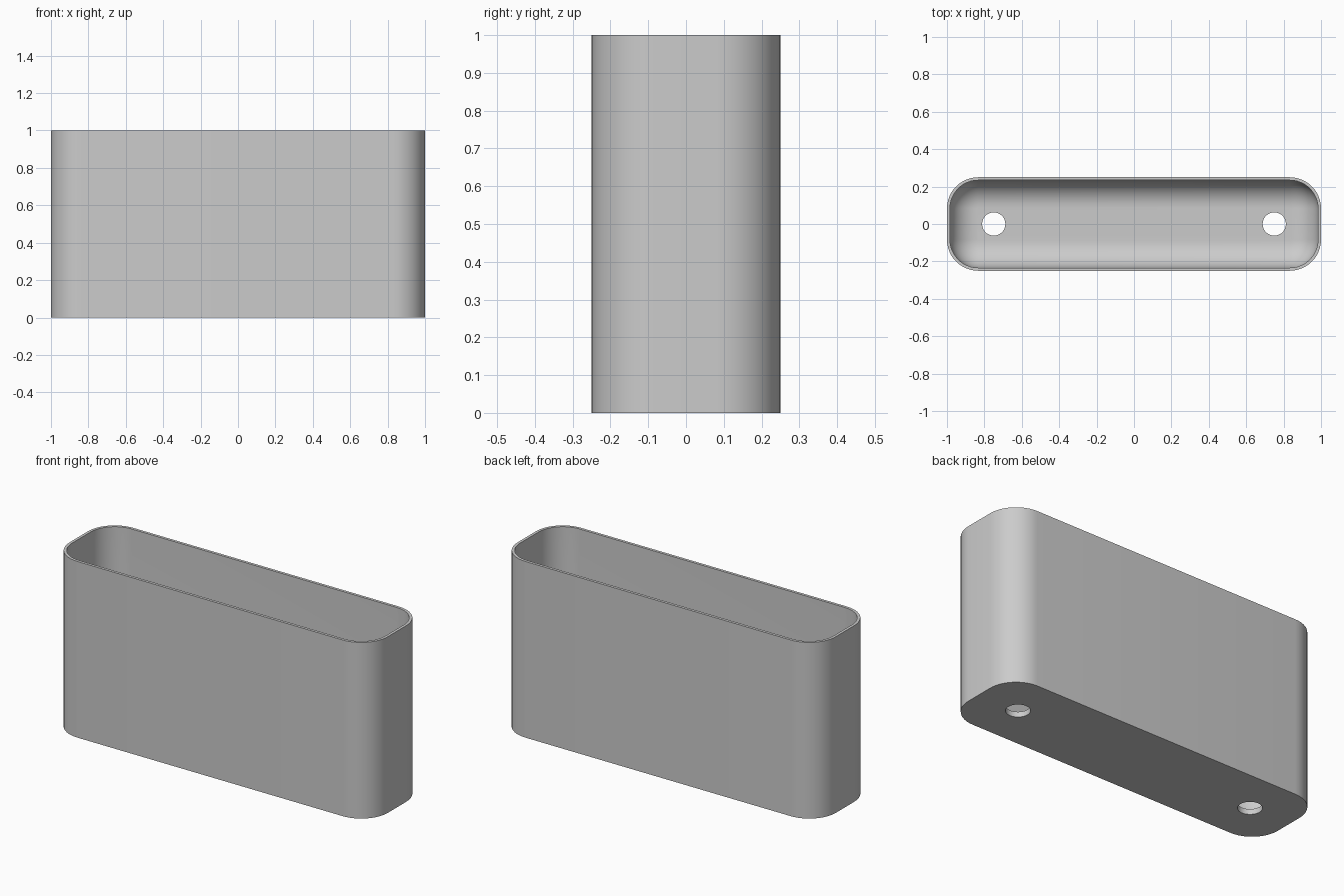
import bpy
import bmesh
from math import cos, sin, pi, radians

cube = bpy.data.objects.get("Cube")
if cube:
    bpy.data.objects.remove(cube, do_unlink=True)

HALF_X, HALF_Y, HEIGHT = 1.0, 0.25, 1.0
CORNER = 0.167
WALL = 0.016
FLOOR = 0.03
FILLET = 0.145
HOLE_X, HOLE_R = 0.75, 0.062
ARC_STEPS = 12

grey = bpy.data.materials.new("light grey")
grey.use_nodes = True
colour = (0.6, 0.6, 0.6, 1)
grey.diffuse_color = colour
grey.node_tree.nodes["Principled BSDF"].inputs["Base Color"].default_value = colour


def rounded_ring(bm, inset, z):
    """Rounded rectangle of vertices, inset from the outer wall."""
    radius = CORNER - inset
    ring = []
    for quarter, (sx, sy) in enumerate([(1, 1), (-1, 1), (-1, -1), (1, -1)]):
        for i in range(ARC_STEPS + 1):
            a = (quarter + i / ARC_STEPS) * pi / 2
            ring.append(bm.verts.new((sx * (HALF_X - CORNER) + radius * cos(a),
                                      sy * (HALF_Y - CORNER) + radius * sin(a), z)))
    return ring


# Section of the shell: outer wall, rim, inner wall, rounded inner floor edge
section = [(0, 0), (0, HEIGHT), (WALL, HEIGHT)]
for i in range(ARC_STEPS + 1):
    a = i / ARC_STEPS * pi / 2
    section.append((WALL + FILLET * (1 - cos(a)), FLOOR + FILLET * (1 - sin(a))))

bm = bmesh.new()
rings = [rounded_ring(bm, inset, z) for inset, z in section]
for low, high in zip(rings, rings[1:]):
    for i in range(len(low)):
        j = (i + 1) % len(low)
        bm.faces.new((low[i], low[j], high[j], high[i]))
bm.faces.new(rings[0][::-1])
bm.faces.new(rings[-1])
bmesh.ops.recalc_face_normals(bm, faces=bm.faces)
mesh = bpy.data.meshes.new("planter_shell")
bm.to_mesh(mesh)
bm.free()
mesh.materials.append(grey)
shell = bpy.data.objects.new("planter_shell", mesh)
bpy.context.collection.objects.link(shell)

# Drain holes through the floor
for side in (-1, 1):
    bpy.ops.mesh.primitive_cylinder_add(vertices=48, radius=HOLE_R, depth=0.2,
                                        location=(side * HOLE_X, 0, 0))
    cutter = bpy.context.object
    cutter.name = "drain_hole_cutter"
    cutter.hide_render = True
    cutter.data.materials.append(grey)
    cut = shell.modifiers.new("drain_hole", 'BOOLEAN')
    cut.operation = 'DIFFERENCE'
    cut.solver = 'EXACT'
    cut.object = cutter
    bpy.ops.object.select_all(action='DESELECT')
    shell.select_set(True)
    bpy.context.view_layer.objects.active = shell
    bpy.ops.object.modifier_apply(modifier=cut.name)
    bpy.data.objects.remove(cutter, do_unlink=True)

# Smooth walls with crisp rims
bpy.ops.object.shade_smooth_by_angle(angle=radians(30))
